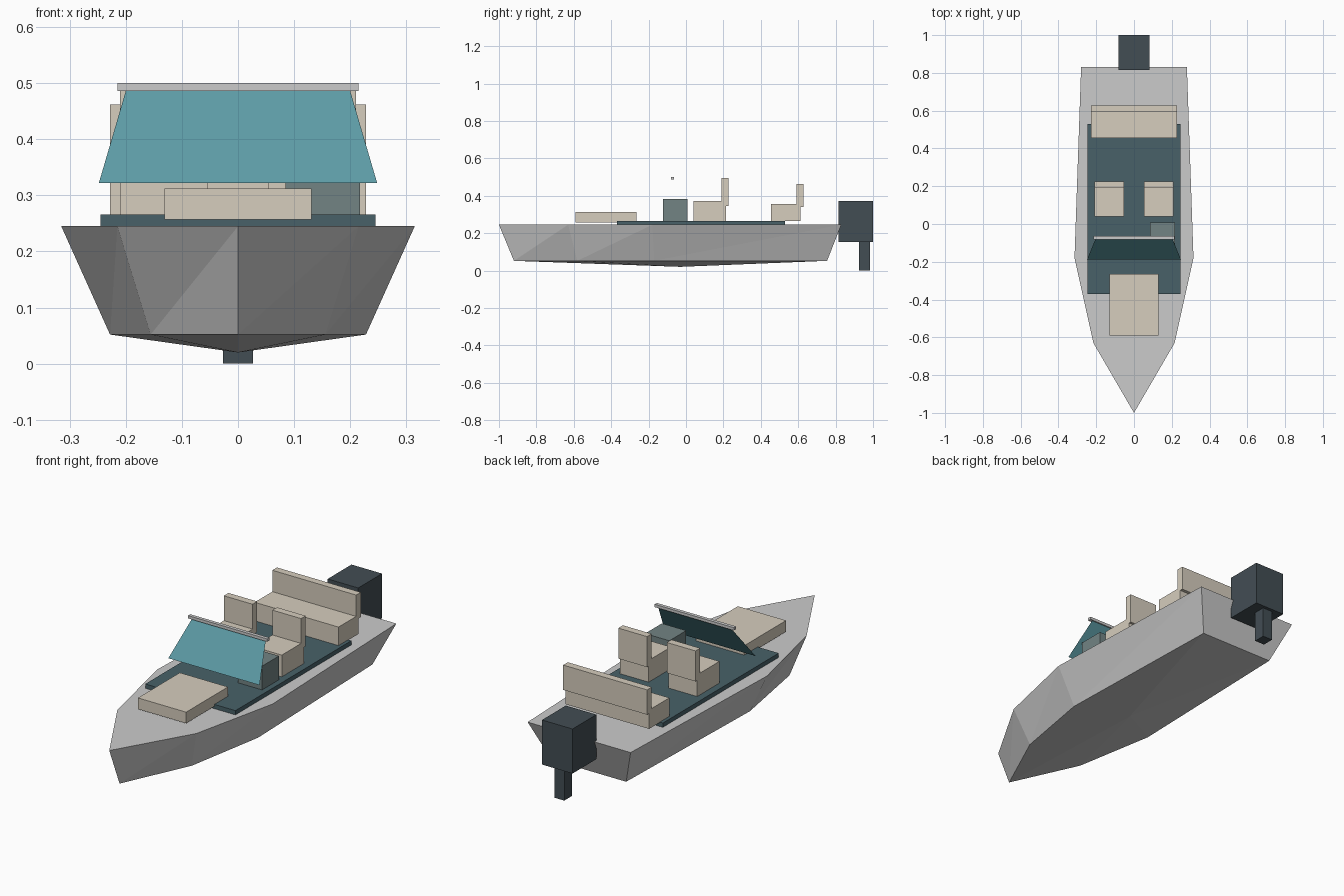
import bpy, bmesh, math

if "Cube" in bpy.data.objects:
    bpy.data.objects.remove(bpy.data.objects["Cube"])


def material(name, rgb):
    m = bpy.data.materials.new(name)
    m.diffuse_color = (*rgb, 1)
    m.use_nodes = True
    m.node_tree.nodes["Principled BSDF"].inputs["Base Color"].default_value = m.diffuse_color
    return m


HULL = material("pale_hull", (0.54, 0.57, 0.54))
FLOOR = material("slate_floor", (0.065, 0.12, 0.14))
CREAM = material("cream_vinyl", (0.67, 0.61, 0.51))
CONSOLE = material("grey_console", (0.17, 0.23, 0.23))
GLASS = material("teal_glass", (0.11, 0.33, 0.38))
DARK = material("dark_motor", (0.055, 0.075, 0.088))


def finish(name, bm, mat, normals=True):
    if normals:
        bmesh.ops.recalc_face_normals(bm, faces=bm.faces)
    me = bpy.data.meshes.new(name)
    bm.to_mesh(me)
    bm.free()
    me.materials.append(mat)
    ob = bpy.data.objects.new(name, me)
    bpy.context.collection.objects.link(ob)
    return ob


def box(name, xs, ys, zs, mat):
    bm = bmesh.new()
    bmesh.ops.create_cube(bm, size=1)
    for v in bm.verts:
        v.co = [(a + b) / 2 + c * (b - a) for c, (a, b) in zip(v.co, (xs, ys, zs))]
    return finish(name, bm, mat)


# Hull: mirrored deck outline, smaller chine outline, shallow bottom point
half = [(0.215, -0.63), (0.315, -0.18), (0.28, 0.83)]
outline = [(0, -1)] + half + [(-x, y) for x, y in reversed(half)]
bm = bmesh.new()
top = [bm.verts.new((x, y, 0.245)) for x, y in outline]
low = [bm.verts.new((x * 0.724, y * 0.915 - 0.005, 0.052)) for x, y in outline]
keel = bm.verts.new((0, -0.03, 0.02))
bm.faces.new(top)
n = len(outline)
for i in range(n):
    j = (i + 1) % n
    bm.faces.new((low[i], low[j], top[j]))
    bm.faces.new((low[i], top[j], top[i]))
    bm.faces.new((low[j], low[i], keel))
finish("hull", bm, HULL)

# Cockpit floor and bow cushion
box("cockpit_floor", (-0.245, 0.245), (-0.37, 0.53), (0.243, 0.266), FLOOR)
box("bow_cushion", (-0.131, 0.131), (-0.59, -0.265), (0.257, 0.312), CREAM)

# Rear bench
box("bench_base", (-0.228, 0.228), (0.455, 0.612), (0.264, 0.357), CREAM)
box("bench_back", (-0.228, 0.228), (0.592, 0.628), (0.34, 0.462), CREAM)

# Pair of front seats
for side, cx in (("left", -0.132), ("right", 0.132)):
    xs = (cx - 0.078, cx + 0.078)
    box(side + "_seat_base", xs, (0.04, 0.213), (0.266, 0.373), CREAM)
    box(side + "_seat_back", xs, (0.19, 0.226), (0.345, 0.495), CREAM)

# Helm console
box("helm_console", (0.085, 0.217), (-0.123, 0.008), (0.264, 0.383), CONSOLE)

# Raked windshield, a single sheet, with its top rail
bm = bmesh.new()
bm.faces.new([bm.verts.new(p) for p in (
    (-0.248, -0.187, 0.322), (0.248, -0.187, 0.322),
    (0.2, -0.07, 0.486), (-0.2, -0.07, 0.486))])
finish("windshield", bm, GLASS, False)
box("windshield_rail", (-0.215, 0.215), (-0.081, -0.064), (0.486, 0.5), HULL)

# Outboard motor
box("motor_cowl", (-0.083, 0.083), (0.815, 1.0), (0.154, 0.373), DARK)
box("motor_leg", (-0.027, 0.027), (0.925, 0.984), (0.0, 0.16), DARK)
